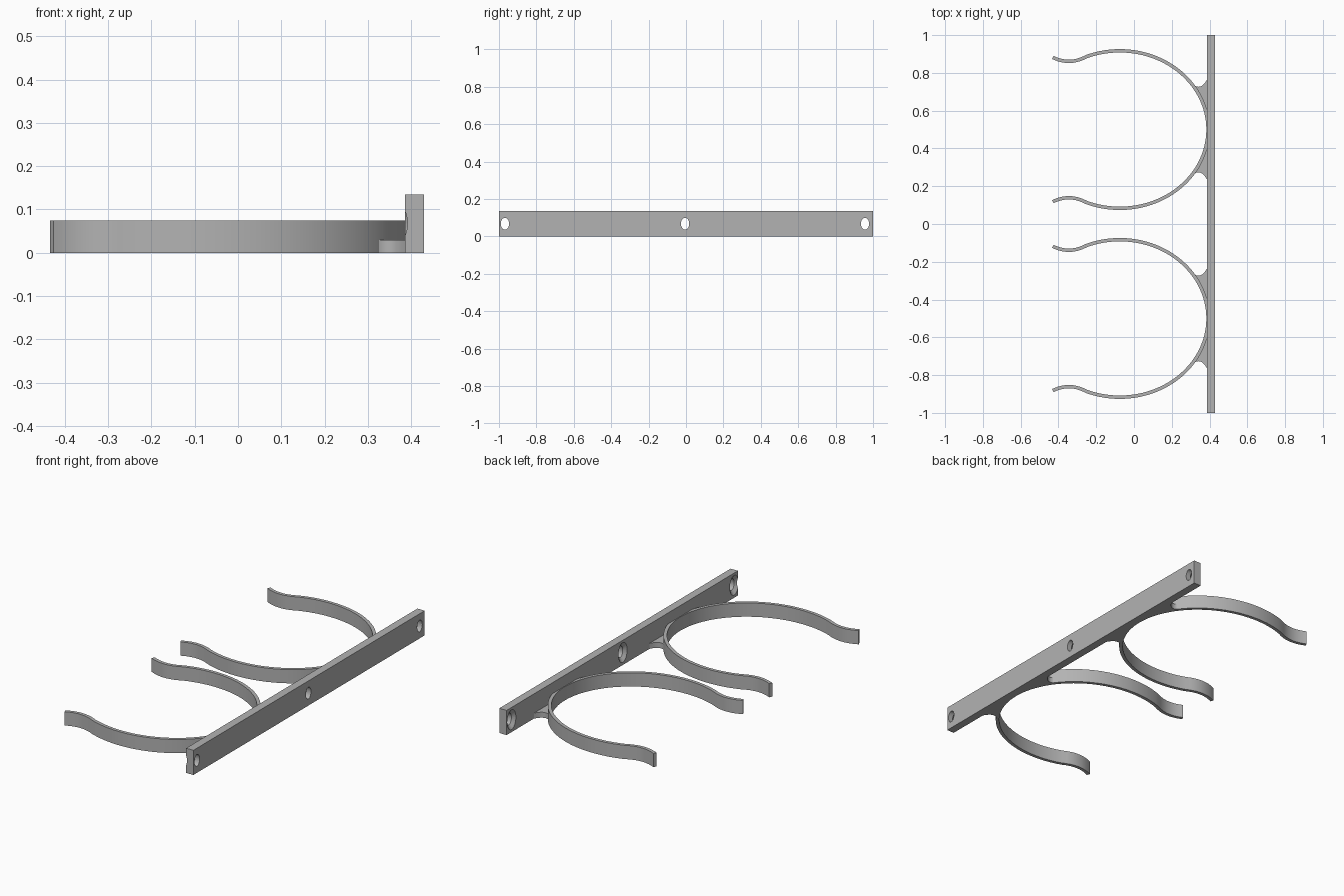
import bpy, bmesh, math

if "Cube" in bpy.data.objects:
    bpy.data.objects.remove(bpy.data.objects["Cube"])

grey = bpy.data.materials.new("light grey")
grey.diffuse_color = (0.45, 0.45, 0.45, 1)
grey.use_nodes = True
grey.node_tree.nodes["Principled BSDF"].inputs["Base Color"].default_value = grey.diffuse_color


def finish(name, bm):
    bmesh.ops.recalc_face_normals(bm, faces=bm.faces)
    me = bpy.data.meshes.new(name)
    bm.to_mesh(me)
    bm.free()
    me.materials.append(grey)
    ob = bpy.data.objects.new(name, me)
    bpy.context.collection.objects.link(ob)
    return ob


def smooth(ob):
    bpy.ops.object.select_all(action='DESELECT')
    ob.select_set(True)
    bpy.context.view_layer.objects.active = ob
    bpy.ops.object.shade_smooth_by_angle(angle=math.radians(30))


def loft(name, rings, closed_tube=True):
    """Skin a list of equal vertex loops and cap both ends."""
    bm = bmesh.new()
    loops = [[bm.verts.new(p) for p in r] for r in rings]
    n = len(loops[0])
    for a, b in zip(loops, loops[1:]):
        for i in range(n):
            j = (i + 1) % n
            bm.faces.new((a[i], a[j], b[j], b[i]))
    bm.faces.new(loops[0])
    bm.faces.new(loops[-1])
    return finish(name, bm)


# Mounting bar
X0, X1, H = 0.386, 0.43, 0.135
bar = loft("mounting_bar", [[(x, -1, 0), (x, 1, 0), (x, 1, H), (x, -1, H)] for x in (X0, X1)])

# Countersunk oval screw holes: (x, half width, half height)
profile = [(X0 - 0.01, 0.047, 0.068), (X0 + 0.016, 0.022, 0.032), (X1 + 0.02, 0.022, 0.032)]
for k, yc in enumerate((-0.968, -0.005, 0.957)):
    rings = [[(x, yc + w * math.cos(t), 0.068 + h * math.sin(t))
              for t in (2 * math.pi * i / 32 for i in range(32))] for x, w, h in profile]
    cutter = loft(f"hole_cutter_{k + 1}", rings)
    cutter.hide_render = True
    cutter.hide_viewport = True
    cutter.display_type = 'WIRE'
    mod = bar.modifiers.new("screw_hole", 'BOOLEAN')
    mod.operation = 'DIFFERENCE'
    mod.solver = 'EXACT'
    mod.object = cutter

# Clip ring centreline: oval arc with a flared lip at each end
CX, RX, RY, T, HC = -0.075, 0.467, 0.417, 0.018, 0.075


def lip(x):
    return 0.361 + 2.9 * (x + 0.345) ** 2


half = [(-0.43 + 0.17 * i / 12, lip(-0.43 + 0.17 * i / 12)) for i in range(12)]
t0 = math.acos((-0.25 - CX) / RX)
half += [(CX + RX * math.cos(t0 * (1 - i / 36)), RY * math.sin(t0 * (1 - i / 36))) for i in range(37)]
path = half + [(x, -y) for x, y in half[-2::-1]]


def clip(name, yc):
    rings = []
    for i, (x, y) in enumerate(path):
        ax, ay = path[max(i - 1, 0)]
        bx, by = path[min(i + 1, len(path) - 1)]
        d = math.hypot(bx - ax, by - ay)
        nx, ny = -(by - ay) / d * T / 2, (bx - ax) / d * T / 2
        rings.append([(x + s * nx, yc + y + s * ny, z)
                      for s, z in ((-1, 0), (1, 0), (1, HC), (-1, HC))])
    smooth(loft(name, rings))


# Low gusset filling the corner between the ring and the bar
def gusset(name, yc, side):
    a, b = RX, RY
    pts = [(CX + a * math.sqrt(1 - (y / b) ** 2), y)
           for y in (0.10 + 0.15 * i / 10 for i in range(11))]
    p, q, r = pts[-1], (0.352, 0.195), (X0 + 0.002, 0.268)
    for i in range(1, 11):
        t = i / 10
        pts.append(tuple((1 - t) ** 2 * p[k] + 2 * t * (1 - t) * q[k] + t * t * r[k] for k in (0, 1)))
    pts.append((X0 + 0.002, 0.10))
    smooth(loft(name, [[(x, yc + side * y, z) for x, y in pts] for z in (0, 0.03)]))


for label, yc in (("front", -0.5), ("back", 0.5)):
    clip(f"{label}_clip_ring", yc)
    for edge, side in (("lower", -1), ("upper", 1)):
        gusset(f"{label}_{edge}_gusset", yc, side)
